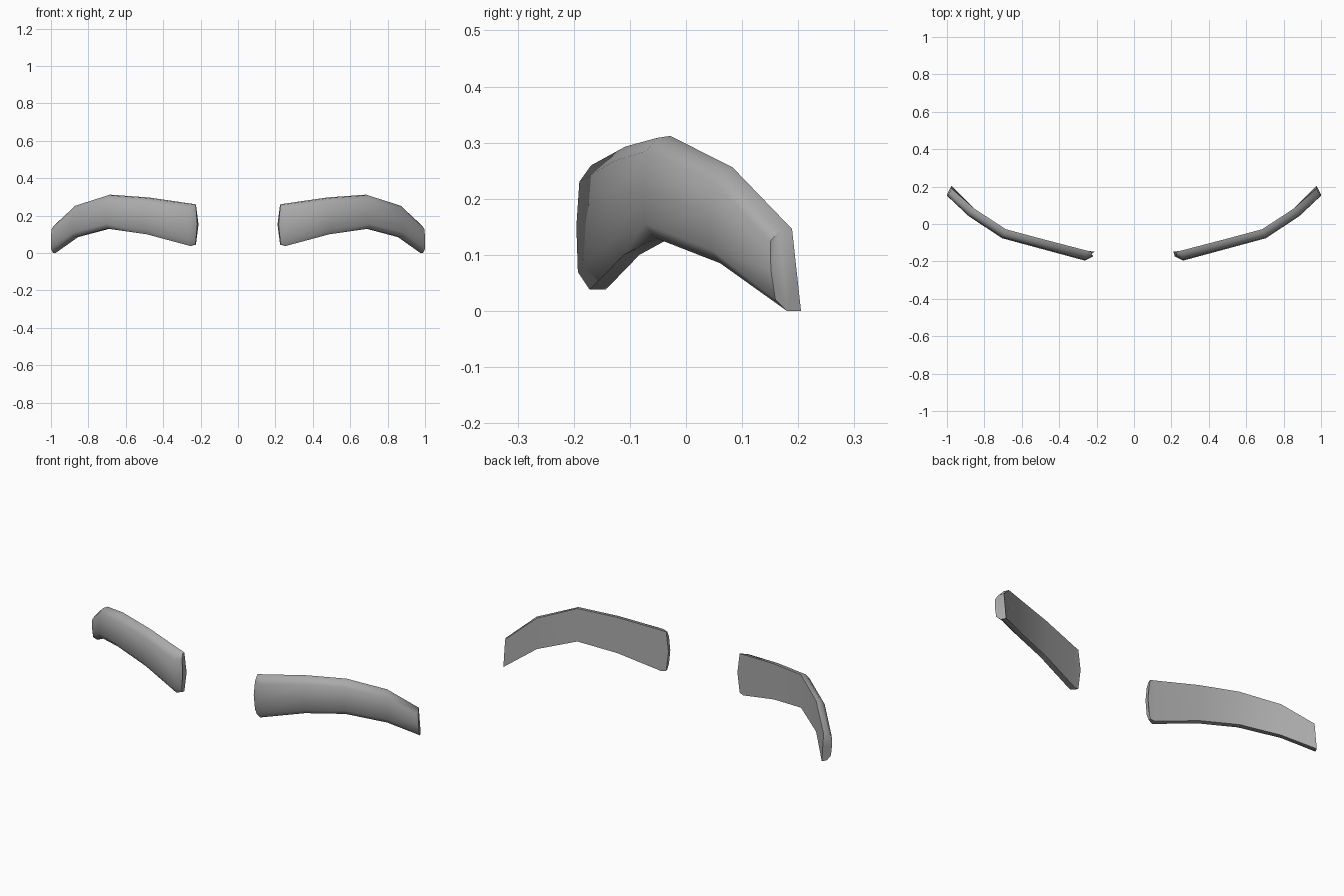
import bpy, bmesh
from mathutils import Vector

if "Cube" in bpy.data.objects:
    bpy.data.objects.remove(bpy.data.objects["Cube"], do_unlink=True)

grey = bpy.data.materials.new("mid grey")
grey.use_nodes = True
GREY = (0.4, 0.4, 0.4, 1)
grey.diffuse_color = GREY
grey.node_tree.nodes["Principled BSDF"].inputs["Base Color"].default_value = GREY

# stations along the brow: back x, back y, outward x, outward y, bottom z, top z, thickness
STATIONS = [
    (0.225, -0.148, 0.25, -0.97, 0.045, 0.26, 0.026),
    (0.25, -0.143, 0.25, -0.97, 0.038, 0.264, 0.054),
    (0.48, -0.083, 0.28, -0.96, 0.10, 0.297, 0.052),
    (0.685, -0.028, 0.40, -0.92, 0.13, 0.312, 0.052),
    (0.855, 0.083, 0.60, -0.80, 0.085, 0.256, 0.05),
    (0.975, 0.197, 0.48, -0.88, 0.0, 0.146, 0.052),
]
# rounded front, flat back: (depth share, height share)
SECTION = [(0, 0), (0.55, 0), (0.95, 0.14), (1, 0.5), (0.9, 0.85), (0.5, 0.98), (0, 1), (0, 0.5)]


def brow(name, side):
    bm = bmesh.new()
    rings = []
    for i, (x, y, nx, ny, low, top, thick) in enumerate(STATIONS):
        ring = []
        for depth, h in SECTION:
            d = depth * thick
            bulge = 0.014 * (1 - (2 * h - 1) ** 2) if i == 0 else 0
            lean = 0.008 * (0.5 - h) * (2 if i == len(STATIONS) - 1 else 0)
            p = Vector((x + nx * d - bulge, y + ny * d + lean, low + (top - low) * h))
            ring.append(bm.verts.new((p.x * side, p.y, p.z)))
        rings.append(ring)
    # skin between neighbouring sections
    n = len(SECTION)
    for a, b in zip(rings, rings[1:]):
        for j in range(n):
            k = (j + 1) % n
            bm.faces.new((a[j], a[k], b[k], b[j]))
    # end caps
    bm.faces.new(rings[0])
    bm.faces.new(rings[-1])
    bmesh.ops.recalc_face_normals(bm, faces=bm.faces)
    mesh = bpy.data.meshes.new(name)
    bm.to_mesh(mesh)
    bm.free()
    mesh.materials.append(grey)
    obj = bpy.data.objects.new(name, mesh)
    bpy.context.collection.objects.link(obj)
    bpy.ops.object.select_all(action="DESELECT")
    obj.select_set(True)
    bpy.context.view_layer.objects.active = obj
    bpy.ops.object.shade_smooth_by_angle(angle=0.9)


brow("left_eyebrow", 1)
brow("right_eyebrow", -1)
